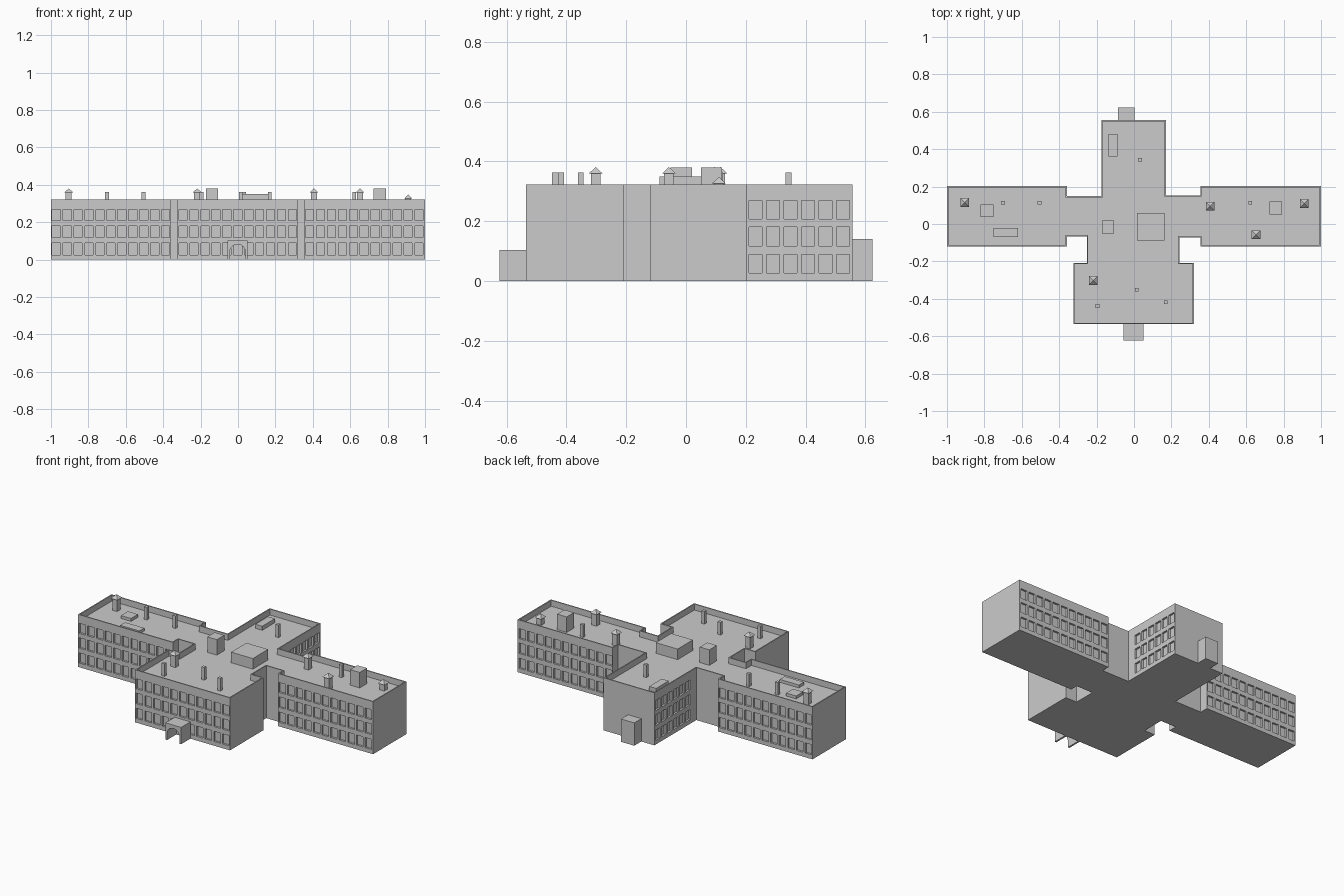
import bpy, bmesh, math
from mathutils import Matrix

if "Cube" in bpy.data.objects:
    bpy.data.objects.remove(bpy.data.objects["Cube"])

ROOF, TOP = 0.285, 0.322


def make_object(name, bm):
    bmesh.ops.recalc_face_normals(bm, faces=bm.faces)
    mesh = bpy.data.meshes.new(name)
    bm.to_mesh(mesh)
    bm.free()
    obj = bpy.data.objects.new(name, mesh)
    bpy.context.collection.objects.link(obj)
    return obj


def add_box(bm, x0, x1, y0, y1, z0, z1):
    m = Matrix.Translation(((x0 + x1) / 2, (y0 + y1) / 2, (z0 + z1) / 2))
    bmesh.ops.create_cube(bm, size=1, matrix=m @ Matrix.Diagonal((x1 - x0, y1 - y0, z1 - z0, 1)))


def box(name, *dims):
    bm = bmesh.new()
    add_box(bm, *dims)
    return make_object(name, bm)


def extrude_outline(points, vec):
    bm = bmesh.new()
    face = bm.faces.new([bm.verts.new(p) for p in points])
    new = bmesh.ops.extrude_face_region(bm, geom=[face])["geom"]
    bmesh.ops.translate(bm, vec=vec, verts=[v for v in new if isinstance(v, bmesh.types.BMVert)])
    bmesh.ops.recalc_face_normals(bm, faces=bm.faces)
    return bm


# Main building: cross-shaped plan, roof sunk behind a thin parapet
plan = [(-1, -.12), (-.358, -.12), (-.358, -.067), (-.252, -.067), (-.252, -.208), (-.324, -.208),
        (-.324, -.535), (.32, -.535), (.32, -.208), (.242, -.208), (.242, -.072), (.355, -.072),
        (.355, -.12), (1, -.12), (1, .203), (.355, .203), (.355, .153), (.17, .153),
        (.17, .556), (-.175, .556), (-.175, .15), (-.358, .15), (-.358, .203), (-1, .203)]
bm = extrude_outline([(x, y, 0) for x, y in plan], (0, 0, TOP))
roof = [f for f in bm.faces if f.normal.z > .9]
bmesh.ops.inset_region(bm, faces=roof, thickness=.007, use_even_offset=True)
down = bmesh.ops.extrude_face_region(bm, geom=roof)["geom"]
bmesh.ops.delete(bm, geom=roof, context='FACES')
bmesh.ops.translate(bm, vec=(0, 0, ROOF - TOP),
                    verts=[v for v in down if isinstance(v, bmesh.types.BMVert)])
building = make_object("main_building", bm)

# Window recesses: three storeys on every windowed facade
PITCH, WIDTH, DEPTH = .0585, .044, .012
bm = bmesh.new()
for z0, z1 in ((.026, .088), (.117, .181), (.208, .269)):
    for start, wall in ((-.994, -.12), (-.316, -.535), (.361, -.12), (-.994, .203), (.361, .203)):
        for i in range(11):
            x = start + i * PITCH
            add_box(bm, x, x + WIDTH, wall - DEPTH, wall + DEPTH, z0, z1)
    for wall in (-.175, .17):
        for i in range(6):
            y = .21 + i * PITCH
            add_box(bm, wall - DEPTH, wall + DEPTH, y, y + WIDTH, z0, z1)
cutter = make_object("window_cutter", bm)
cutter.hide_render = True
mod = building.modifiers.new("windows", 'BOOLEAN')
mod.operation, mod.solver, mod.object = 'DIFFERENCE', 'EXACT', cutter
bpy.context.view_layer.objects.active = building
bpy.ops.object.modifier_apply(modifier=mod.name)
bpy.data.objects.remove(cutter)

# Arched front porch and plain rear porch
arch = [(-.002 + .042 * math.cos(a), .04 + .042 * math.sin(a))
        for a in (math.pi * i / 12 for i in range(13))]
profile = [(-.055, 0), (-.055, .103), (.051, .103), (.051, 0), (.04, 0)] + arch + [(-.044, 0)]
make_object("front_porch", extrude_outline([(x, -.624, z) for x, z in profile], (0, .089, 0)))
box("rear_porch", -.086, .004, .556, .624, 0, .14)

# Roof boxes
for i, (x0, x1, y0, y1, top) in enumerate((
        (-.82, -.752, .038, .105, .303), (-.75, -.62, -.07, -.022, .303),
        (-.135, -.088, .36, .482, .31), (-.172, -.107, -.052, .02, .38),
        (.015, .162, -.088, .06, .35), (.725, .79, .05, .12, .38))):
    box(f"roof_box_{i + 1}", x0, x1, y0, y1, ROOF, top)

# Plain chimneys
for i, (x, y) in enumerate(((-.70, .113), (-.505, .113), (.032, .343), (.622, .113),
                            (.015, -.352), (-.195, -.438), (.17, -.418))):
    box(f"chimney_{i + 1}", x - .01, x + .01, y - .01, y + .01, ROOF, .362)

# Vents with pyramid caps
for i, (x, y, eave) in enumerate(((-.905, .115, .359), (.407, .095, .359), (.91, .11, .326),
                                  (.652, -.057, .359), (-.218, -.302, .359))):
    bm = bmesh.new()
    add_box(bm, x - .016, x + .016, y - .016, y + .016, ROOF, eave)
    m = Matrix.Translation((x, y, eave + .011)) @ Matrix.Rotation(math.pi / 4, 4, 'Z')
    bmesh.ops.create_cone(bm, cap_ends=True, segments=4, radius1=.033, radius2=0, depth=.022, matrix=m)
    make_object(f"capped_vent_{i + 1}", bm)
